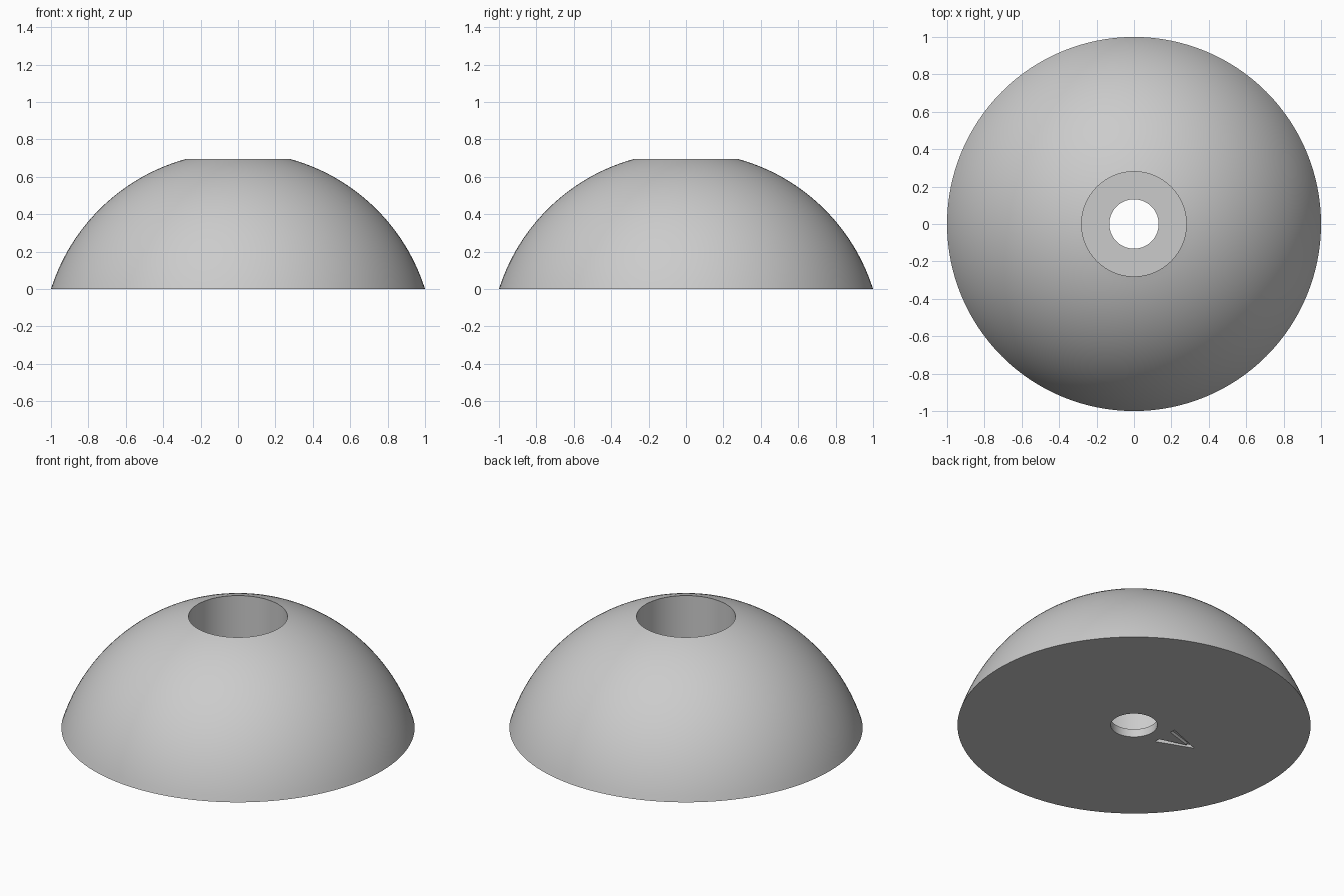
import bpy, bmesh, math
from mathutils import Vector

cube = bpy.data.objects.get("Cube")
if cube:
    bpy.data.objects.remove(cube, do_unlink=True)

SEGMENTS = 128
BASE_R, TOP_R, HOLE_R = 1.0, 0.28, 0.132
HEIGHT, FLOOR_Z = 0.695, 0.05

grey = bpy.data.materials.new("light grey")
grey.use_nodes = True
colour = (0.6, 0.6, 0.6, 1.0)
grey.diffuse_color = colour
grey.node_tree.nodes["Principled BSDF"].inputs["Base Color"].default_value = colour


def add_object(name, bm):
    bmesh.ops.recalc_face_normals(bm, faces=bm.faces)
    mesh = bpy.data.meshes.new(name)
    bm.to_mesh(mesh)
    bm.free()
    mesh.materials.append(grey)
    obj = bpy.data.objects.new(name, mesh)
    bpy.context.collection.objects.link(obj)
    return obj


# Spherical outer wall: an arc from the base rim to the flat-cut top
centre_z = (TOP_R**2 + HEIGHT**2 - BASE_R**2) / (2 * HEIGHT)
radius = math.hypot(BASE_R, centre_z)
a0 = math.atan2(-centre_z, BASE_R)
a1 = math.atan2(HEIGHT - centre_z, TOP_R)
STEPS = 28
profile = []
for i in range(STEPS + 1):
    a = a0 + (a1 - a0) * i / STEPS
    profile.append((radius * math.cos(a), centre_z + radius * math.sin(a)))
profile[0], profile[-1] = (BASE_R, 0), (TOP_R, HEIGHT)

# Wide bore down to a thin floor, then a narrow through hole
profile += [(TOP_R, FLOOR_Z), (HOLE_R, FLOOR_Z), (HOLE_R, 0)]

# Revolve the closed profile
bm = bmesh.new()
rings = []
for s in range(SEGMENTS):
    t = 2 * math.pi * s / SEGMENTS
    rings.append([bm.verts.new((r * math.cos(t), r * math.sin(t), z)) for r, z in profile])
n = len(profile)
for s in range(SEGMENTS):
    a, b = rings[s], rings[(s + 1) % SEGMENTS]
    for i in range(n):
        j = (i + 1) % n
        bm.faces.new((a[i], b[i], b[j], a[j]))
dome = add_object("dome_body", bm)

# Shallow direction arrowhead cut into the underside
outline = [(-0.43, 0.02), (-0.21, 0.105), (-0.21, 0.07),
           (-0.375, 0.02), (-0.21, -0.03), (-0.21, -0.065)]
bm = bmesh.new()
face = bm.faces.new([bm.verts.new((x, y, -0.02)) for x, y in outline])
ext = bmesh.ops.extrude_face_region(bm, geom=[face])
bmesh.ops.translate(bm, vec=Vector((0, 0, 0.04)),
                    verts=[v for v in ext["geom"] if isinstance(v, bmesh.types.BMVert)])
cutter = add_object("arrow_cutter", bm)
cutter.hide_render = True

bpy.ops.object.select_all(action="DESELECT")
bpy.context.view_layer.objects.active = dome
dome.select_set(True)
cut = dome.modifiers.new("arrow groove", "BOOLEAN")
cut.operation = "DIFFERENCE"
cut.solver = "EXACT"
cut.object = cutter
bpy.ops.object.modifier_apply(modifier=cut.name)
bpy.data.objects.remove(cutter, do_unlink=True)

bpy.ops.object.shade_smooth_by_angle(angle=math.radians(30))
